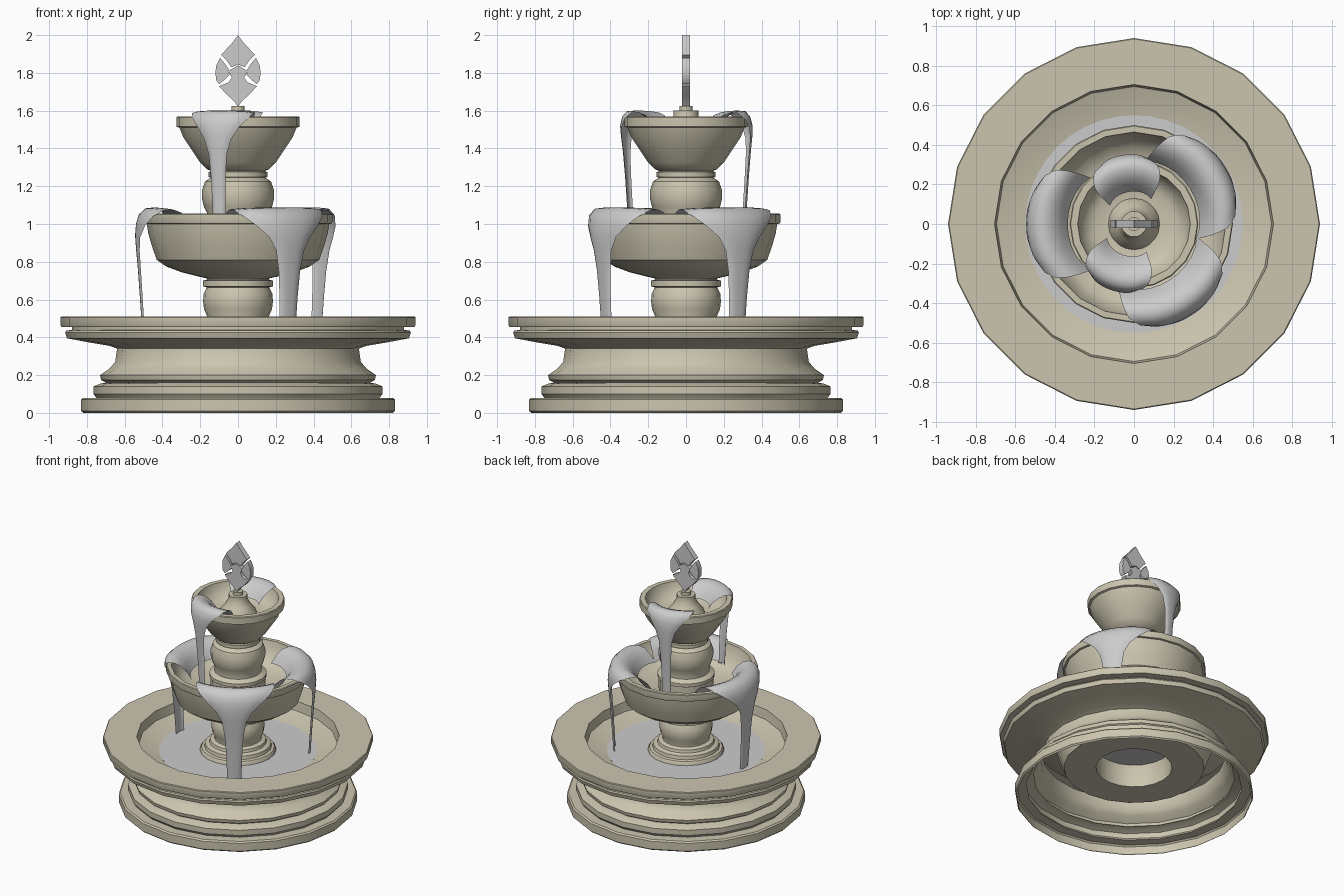
import bpy, bmesh
from math import sin, cos, pi, radians

stone = bpy.data.materials.new("stone")
stone.diffuse_color = (0.60, 0.56, 0.43, 1)
SIDES = 20


def finish(name, bm, mat=None, angle=35):
    me = bpy.data.meshes.new(name)
    bm.to_mesh(me)
    bm.free()
    ob = bpy.data.objects.new(name, me)
    bpy.context.collection.objects.link(ob)
    if mat:
        me.materials.append(mat)
    bpy.ops.object.select_all(action='DESELECT')
    ob.select_set(True)
    bpy.context.view_layer.objects.active = ob
    bpy.ops.object.shade_smooth_by_angle(angle=radians(angle))
    return ob


def lathe(name, profile):
    """Revolve (radius, z) points around the z axis."""
    bm = bmesh.new()
    rings = [[bm.verts.new((r * cos(2 * pi * j / SIDES), r * sin(2 * pi * j / SIDES), z))
              for j in range(SIDES)] for r, z in profile]
    for a, b in zip(rings, rings[1:]):
        for j in range(SIDES):
            k = (j + 1) % SIDES
            bm.faces.new((a[j], a[k], b[k], b[j]))
    if profile[-1][0] < 0.05:
        bm.faces.new(rings[-1])
    return finish(name, bm, stone)


def stream(name, path, centre, cols=10):
    """Sheet of water from (radius, z, half width) rows, wrapped around the axis."""
    bm = bmesh.new()
    rows = []
    for r, z, w in path:
        row = []
        for j in range(cols + 1):
            t = 2 * j / cols - 1
            a = radians(centre) + t * w / r * 1.05
            rr = r - 0.012 * t ** 4
            row.append(bm.verts.new((rr * cos(a), rr * sin(a), z - 0.01 * t ** 4)))
        rows.append(row)
    for a, b in zip(rows, rows[1:]):
        for j in range(cols):
            bm.faces.new((a[j], b[j], b[j + 1], a[j + 1]))
    return finish(name, bm, None, 80)


def petal(name, pts, mirror=False, depth=0.02):
    """Flat ornament piece from an (x, z) outline."""
    if mirror:
        pts = [(-x, z) for x, z in reversed(pts)]
    bm = bmesh.new()
    face = bm.faces.new([bm.verts.new((x, -depth, z)) for x, z in pts])
    new = bmesh.ops.extrude_face_region(bm, geom=[face])["geom"]
    bmesh.ops.translate(bm, vec=(0, 2 * depth, 0),
                        verts=[v for v in new if isinstance(v, bmesh.types.BMVert)])
    bmesh.ops.recalc_face_normals(bm, faces=bm.faces)
    return finish(name, bm, None, 30)


# Ground basin: foot, mouldings, waist, rim and open inside
lathe("basin", [(.82, 0), (.83, .01), (.83, .07), (.82, .08), (.75, .08), (.765, .10), (.765, .14),
                (.73, .155), (.70, .16), (.725, .175), (.73, .20), (.68, .235), (.65, .27),
                (.64, .34), (.68, .355), (.80, .375), (.905, .395), (.915, .425), (.91, .435),
                (.88, .44), (.88, .455), (.935, .455), (.94, .465), (.94, .505), (.935, .51),
                (.705, .51), (.695, .44), (.62, .415), (.55, .40), (.49, .23), (.265, .23)])

# Water surface in the basin
bm = bmesh.new()
bmesh.ops.create_circle(bm, cap_ends=True, segments=40, radius=.55)
bmesh.ops.translate(bm, vec=(0, 0, .403), verts=bm.verts)
finish("basin_water", bm)

# Lower column with stepped foot
lathe("lower_column", [(.265, .23), (.265, .415), (.255, .43), (.235, .435), (.23, .46), (.20, .47),
                       (.195, .49), (.165, .50), (.165, .515), (.18, .55), (.185, .59), (.182, .63),
                       (.165, .665), (.185, .67), (.185, .70), (.165, .705), (.165, .72)])

# Middle bowl
lathe("middle_bowl", [(.165, .712), (.20, .72), (.30, .745), (.38, .775), (.43, .81), (.455, .88),
                      (.475, .95), (.483, 1.0), (.497, 1.003), (.50, 1.01), (.50, 1.05), (.495, 1.055),
                      (.465, 1.055), (.455, 1.01), (.43, .96), (.40, .92), (.33, .89), (.18, .88)])

# Upper column on a round plinth
lathe("upper_column", [(.19, .87), (.19, .97), (.20, .975), (.20, 1.0), (.19, 1.005), (.165, 1.02),
                       (.165, 1.06), (.18, 1.09), (.19, 1.13), (.19, 1.18), (.175, 1.225),
                       (.145, 1.245), (.155, 1.25), (.155, 1.275), (.14, 1.28), (.14, 1.29)])

# Top bowl with central cone
lathe("top_bowl", [(.14, 1.28), (.165, 1.29), (.20, 1.325), (.25, 1.40), (.29, 1.46), (.31, 1.51),
                   (.325, 1.515), (.325, 1.565), (.32, 1.57), (.285, 1.57), (.275, 1.53), (.24, 1.48),
                   (.20, 1.46), (.13, 1.455), (.125, 1.48), (.09, 1.52), (.065, 1.57), (.065, 1.60),
                   (.035, 1.60), (.035, 1.625)])

# Water spilling from the bowls
mid = [(.335, .97, .26), (.37, 1.03, .27), (.41, 1.07, .28), (.45, 1.087, .285), (.49, 1.083, .285),
       (.525, 1.05, .25), (.54, 1.0, .19), (.545, .94, .125), (.54, .87, .085), (.53, .76, .065),
       (.52, .62, .055), (.505, .39, .047)]
for label, ang in (("left", 180), ("back_right", 33), ("front_right", -58)):
    stream("middle_stream_" + label, mid, ang)
top = [(.165, 1.50, .12), (.20, 1.55, .14), (.24, 1.585, .165), (.28, 1.60, .18), (.315, 1.597, .18),
       (.34, 1.57, .16), (.353, 1.52, .115), (.352, 1.46, .075), (.345, 1.38, .05), (.335, 1.25, .04),
       (.325, 1.1, .036), (.32, .98, .034)]
for label, ang in (("front", 251), ("back", 99)):
    stream("top_stream_" + label, top, ang)

# Leaf-shaped water ornament on top
petal("ornament_top", [(0, 2.0), (-.03, 1.96), (-.09, 1.895), (-.06, 1.865), (-.035, 1.83), (0, 1.845),
                       (.035, 1.83), (.06, 1.865), (.09, 1.895), (.03, 1.96)])
side = [(.095, 1.88), (.115, 1.84), (.12, 1.80), (.115, 1.76), (.10, 1.74), (.07, 1.765), (.045, 1.79),
        (.05, 1.82), (.07, 1.85)]
petal("ornament_right", side)
petal("ornament_left", side, True)
petal("ornament_centre", [(0, 1.84), (-.05, 1.81), (-.035, 1.78), (0, 1.755), (.035, 1.78), (.05, 1.81)])
petal("ornament_bottom", [(-.10, 1.73), (-.06, 1.685), (-.02, 1.65), (0, 1.62), (.02, 1.65),
                          (.06, 1.685), (.10, 1.73), (.05, 1.75), (.03, 1.78), (0, 1.765),
                          (-.03, 1.78), (-.05, 1.75)])
